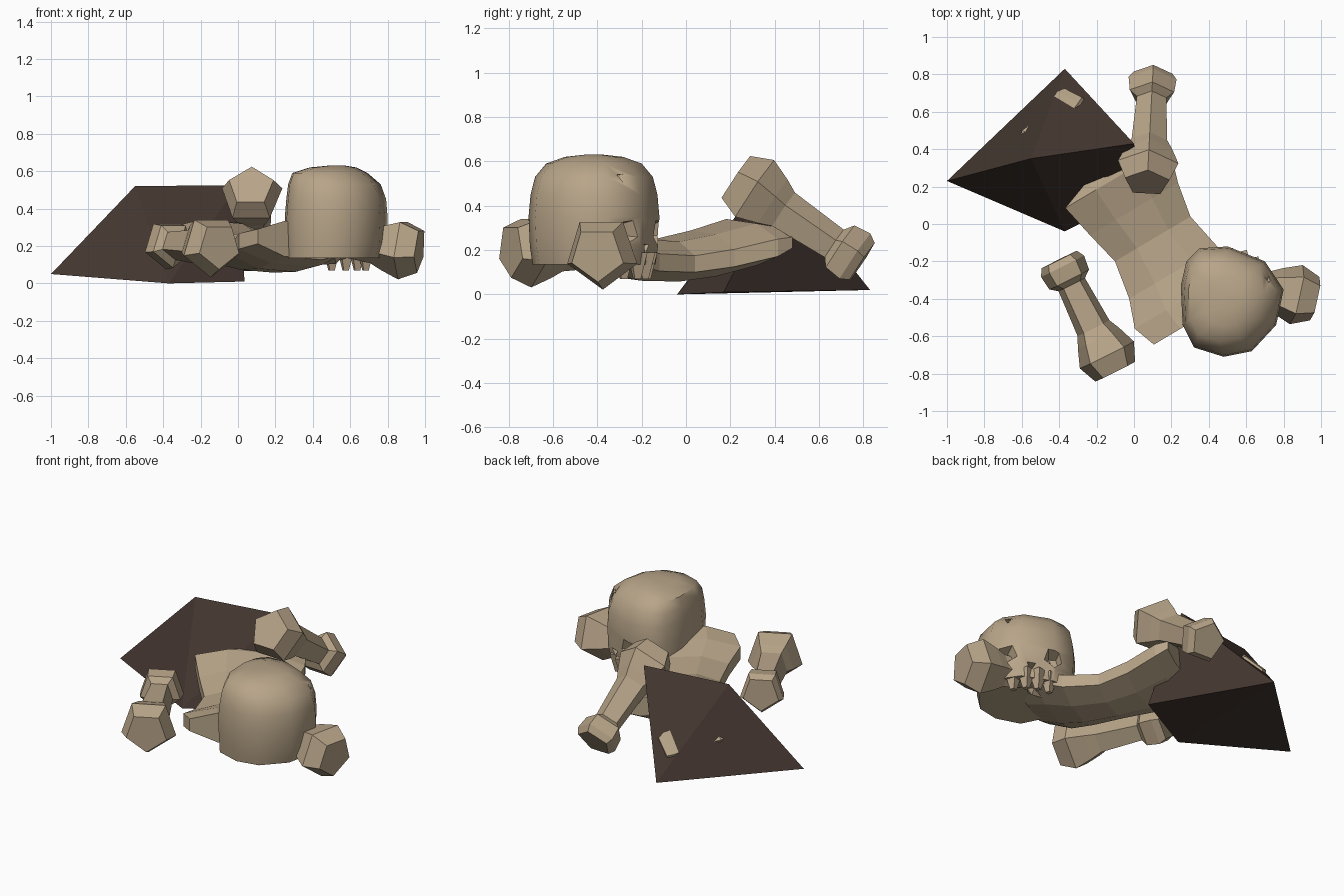
import bpy, bmesh, math
from mathutils import Matrix, Vector

cube = bpy.data.objects.get("Cube")
if cube:
    bpy.data.objects.remove(cube, do_unlink=True)


def material(name, rgb):
    m = bpy.data.materials.new(name)
    m.use_nodes = True
    color = (*rgb, 1)
    m.diffuse_color = color
    for node in m.node_tree.nodes:
        if node.type == 'BSDF_PRINCIPLED':
            node.inputs["Base Color"].default_value = color
            node.inputs["Roughness"].default_value = 0.9
    return m


BONE = material("bone tan", (0.48, 0.375, 0.25))
CLOTH = material("dark brown", (0.055, 0.036, 0.028))


def finish(bm, name, mat):
    bmesh.ops.recalc_face_normals(bm, faces=bm.faces[:])
    mesh = bpy.data.meshes.new(name)
    bm.to_mesh(mesh)
    bm.free()
    if mat:
        mesh.materials.append(mat)
    obj = bpy.data.objects.new(name, mesh)
    bpy.context.collection.objects.link(obj)
    return obj


def skin(name, outlines):
    """Join matching outlines into one closed solid."""
    bm = bmesh.new()
    loops = [[bm.verts.new(p) for p in outline] for outline in outlines]
    sides = len(loops[0])
    for lo, hi in zip(loops, loops[1:]):
        for i in range(sides):
            j = (i + 1) % sides
            bm.faces.new((lo[i], lo[j], hi[j], hi[i]))
    bm.faces.new(loops[0])
    bm.faces.new(loops[-1])
    return finish(bm, name, BONE)


def ring(centre, across, up, sides, start):
    angles = [start + math.tau * i / sides for i in range(sides)]
    return [centre + across * math.cos(a) + up * math.sin(a) for a in angles]


def limb(name, big_tip, small_tip, start_angle):
    """Five-sided bone with a large knob at one end and a flat disc at the other."""
    start, end = Vector(big_tip), Vector(small_tip)
    axis = (end - start).normalized()
    length = (end - start).length
    across = axis.cross(Vector((0, 0, 1))).normalized()
    up = across.cross(axis)
    profile = [(0, 0.125), (0.1, 0.17), (0.2, 0.13), (0.26, 0.1),
               (length - 0.15, 0.083), (length - 0.12, 0.125),
               (length - 0.04, 0.135), (length, 0.11)]
    skin(name, [ring(start + axis * d, across * r, up * r, 5, start_angle)
                for d, r in profile])


# Limbs: arms have a flat top, legs a ridge on top
TOP = math.pi / 2
limb("right_arm", (-0.1, -0.79, 0.2), (-0.4, -0.19, 0.21), -TOP)
limb("left_arm", (0.97, -0.4, 0.18), (0.42, -0.28, 0.24), -TOP)
limb("left_leg", (0.07, 0.22, 0.52), (0.1, 0.79, 0.14), TOP)
limb("right_leg", (-0.53, 0.32, 0.2), (-0.29, 0.66, 0.12), TOP)

# Torso, from pelvis to shoulders: x, y, z, half width, half height
spine = [(-0.04, 0.37, 0.25, 0.22, 0.06), (-0.09, 0.25, 0.235, 0.33, 0.095),
         (0.0, 0.08, 0.185, 0.28, 0.095), (0.1, -0.08, 0.155, 0.24, 0.09),
         (0.21, -0.26, 0.165, 0.28, 0.095), (0.29, -0.39, 0.2, 0.34, 0.1),
         (0.35, -0.5, 0.23, 0.29, 0.095)]
side = Vector((0.91, 0.54, -0.08))
skin("torso", [ring(Vector((x, y, z)), side * w, Vector((0, 0, h * 1.08)), 8, math.pi / 8)
               for x, y, z, w, h in spine])

# Four-cornered cloth tent with a ridge
bm = bmesh.new()
for corner in [(-1, 0.23, 0.05), (-0.37, 0.83, 0.02), (0.035, 0.17, 0.01),
               (-0.37, -0.04, 0), (-0.55, 0.35, 0.52), (0, 0.43, 0.525)]:
    bm.verts.new(corner)
bmesh.ops.convex_hull(bm, input=bm.verts[:])
bmesh.ops.dissolve_limit(bm, angle_limit=0.02, verts=bm.verts[:], edges=bm.edges[:])
finish(bm, "cloth", CLOTH)

# Skull: one outline stacked at several heights (height, scale, shift in x)
outline = [(0.25, -0.33), (0.28, -0.2), (0.35, -0.13), (0.5, -0.12), (0.7, -0.2),
           (0.8, -0.35), (0.76, -0.54), (0.63, -0.68), (0.48, -0.71),
           (0.32, -0.66), (0.26, -0.54)]
levels = [(0.135, 0.94, -0.01), (0.22, 0.98, 0), (0.35, 1, 0), (0.45, 0.97, 0),
          (0.53, 0.9, -0.01), (0.59, 0.73, -0.035), (0.62, 0.45, -0.02), (0.63, 0.15, 0)]
cx, cy = 0.53, -0.415
skull = skin("skull", [[(cx + (x - cx) * s + shift, cy + (y - cy) * s, z) for x, y in outline]
                       for z, s, shift in levels])

# Eye sockets, nose hole and brow notch cut into the skull
head = Matrix.Translation((cx, cy, 0.35)) @ Matrix.Rotation(math.radians(-30), 4, 'Z')
forward = Matrix.Rotation(math.radians(-90), 4, 'X')
bm = bmesh.new()
for x, y, z, inner, outer, sides in [(-0.17, 0.24, -0.07, 0.035, 0.09, 5),
                                     (0.12, 0.24, -0.07, 0.035, 0.09, 5),
                                     (-0.03, 0.26, -0.14, 0.015, 0.05, 3),
                                     (0.1, 0.24, 0.18, 0.01, 0.07, 3)]:
    bmesh.ops.create_cone(bm, cap_ends=True, segments=sides, radius1=inner,
                          radius2=outer, depth=0.16,
                          matrix=head @ Matrix.Translation((x, y, z)) @ forward)
cutter = finish(bm, "socket_cutter", None)
cutter.hide_render = True
cut = skull.modifiers.new("sockets", 'BOOLEAN')
cut.operation = 'DIFFERENCE'
cut.solver = 'EXACT'
cut.object = cutter
bpy.context.view_layer.update()
carved = bpy.data.meshes.new_from_object(
    skull.evaluated_get(bpy.context.evaluated_depsgraph_get()))
skull.modifiers.clear()
skull.data = carved
carved.materials.clear()
carved.materials.append(BONE)
for face in carved.polygons:
    face.material_index = 0
bpy.data.objects.remove(cutter, do_unlink=True)
bpy.ops.object.select_all(action='DESELECT')
skull.select_set(True)
bpy.context.view_layer.objects.active = skull
bpy.ops.object.shade_smooth_by_angle(angle=math.radians(48))

# Upper teeth: tapered spikes below the face
bm = bmesh.new()
for i in range(4):
    x = (i - 1.5) * 0.07
    place = Matrix.Translation((x - 0.04, 0.225 - x * x * 3, -0.22))
    bmesh.ops.create_cone(bm, cap_ends=True, segments=4, radius1=0.02,
                          radius2=0.055, depth=0.12, matrix=head @ place)
finish(bm, "teeth", BONE)
